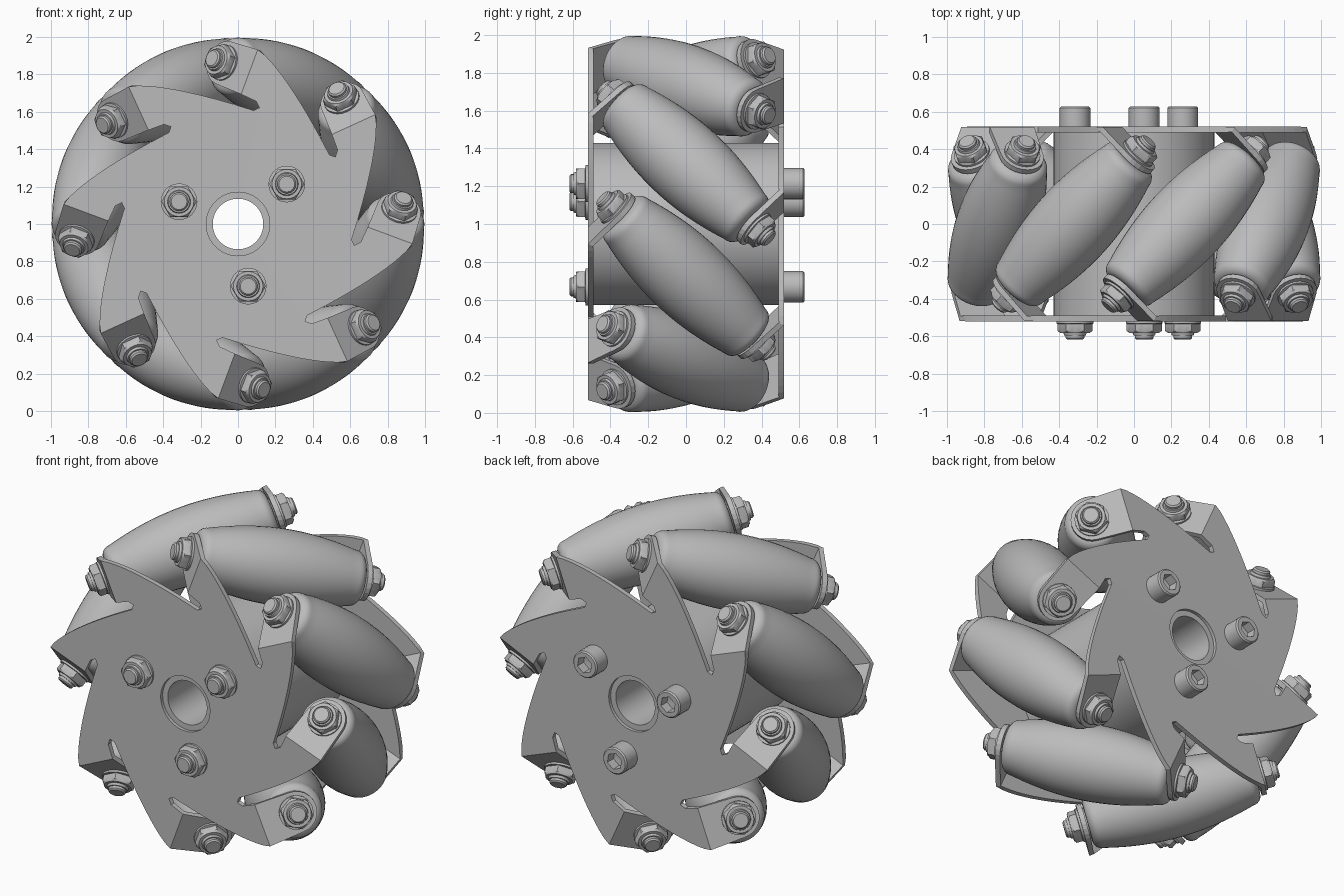
import bpy, bmesh
from math import sin, cos, pi, radians, sqrt, atan2
from mathutils import Matrix, Vector
from mathutils.geometry import interpolate_bezier

cube = bpy.data.objects.get("Cube")
if cube:
    bpy.data.objects.remove(cube, do_unlink=True)

GREY = (0.5, 0.5, 0.5, 1)
metal = bpy.data.materials.new("plain_grey")
metal.use_nodes = True
metal.diffuse_color = GREY
metal.node_tree.nodes["Principled BSDF"].inputs["Base Color"].default_value = GREY

COUNT = 8
STEP = 2 * pi / COUNT
START = radians(24.4)      # angle of the first roller's middle
AXIS_R = 0.78              # distance from wheel axle to roller axle
RIM = 1.0


def finish(bm, name, smooth=True):
    bmesh.ops.remove_doubles(bm, verts=bm.verts, dist=1e-5)
    bmesh.ops.recalc_face_normals(bm, faces=bm.faces)
    mesh = bpy.data.meshes.new(name)
    bm.to_mesh(mesh)
    bm.free()
    mesh.materials.append(metal)
    if smooth:
        mesh.shade_smooth()
        mesh.set_sharp_from_angle(angle=radians(32))
    return mesh


def place(mesh, name, matrix):
    obj = bpy.data.objects.new(name, mesh)
    bpy.context.collection.objects.link(obj)
    obj.matrix_world = matrix
    return obj


def lathe(name, profile, segs=24, closed=False):
    """Spin (radius, height, is_hex) points about z; hex points give six flats."""
    bm = bmesh.new()
    rings = []
    for r, z, *hexed in profile:
        ring = []
        for i in range(segs):
            a = 2 * pi * i / segs
            k = cos(pi / 6) / cos(a % (pi / 3) - pi / 6) if hexed else 1
            ring.append(bm.verts.new((r * k * cos(a), r * k * sin(a), z)))
        rings.append(ring)
    pairs = list(zip(rings, rings[1:]))
    if closed:
        pairs.append((rings[-1], rings[0]))
    else:
        bm.faces.new(rings[0])
        bm.faces.new(rings[-1])
    for a, b in pairs:
        for i in range(segs):
            j = (i + 1) % segs
            bm.faces.new((a[i], a[j], b[j], b[i]))
    return finish(bm, name)


def frame(angle):
    """Local axes: x radial, y around the rim, z towards the front."""
    c, s = cos(angle), sin(angle)
    return Matrix(((c, -s, 0, 0), (0, 0, -1, 0), (s, c, 0, 1), (0, 0, 0, 1)))


def turn(p, a):
    return (p[0] * cos(a) - p[1] * sin(a), p[0] * sin(a) + p[1] * cos(a))


# Side plate: eight swept petals, each with a rounded tab folded in at 45 degrees
def plate_mesh():
    fold, face = 0.223, 0.505
    slot_end = (0.622, 0.112)
    slot_low = turn((0.598, 0.135), -STEP)
    sweep = interpolate_bezier(Vector((0.6, -0.235, 0)), Vector((0.7, -0.12, 0)),
                               Vector((0.87, 0.09, 0)), Vector((0.91, fold, 0)), 12)
    inner, outer = (0.655, fold), (0.91, fold)
    end_angle = atan2(slot_end[1], slot_end[0])
    bore = [turn((0.17, 0), end_angle - STEP * i / 6) for i in range(7)]
    petal = bore + [turn(slot_end, -STEP), slot_low]
    petal += [(p.x, p.y) for p in sweep] + [inner, (0.648, 0.14), slot_end]
    tab = [outer]
    for i in range(13):
        a = pi * i / 12
        tab.append((AXIS_R + 0.12 * cos(a), fold + 0.2 + 0.12 * sin(a)))
    tab.append(inner)
    bm = bmesh.new()
    for k in range(COUNT):
        for shape in (petal, tab):
            verts = []
            for r, t in shape:
                drop = max(0, t - fold) * sqrt(0.5) if shape is tab else 0
                flat = fold + drop if shape is tab else t
                x, y = turn((r, flat), k * STEP)
                verts.append(bm.verts.new((x, y, face - drop)))
            bm.faces.new(verts)
    return finish(bm, "side_plate", smooth=False)


plate = plate_mesh()
flip = Matrix.Rotation(pi, 4, 'X')
for name, m in (("front_plate", frame(START)), ("back_plate", frame(START) @ flip)):
    solid = place(plate, name, m).modifiers.new("thickness", 'SOLIDIFY')
    solid.thickness = 0.03
    solid.offset = 0

# Hub drum with open bore
hub = lathe("hub", [(0.43, -0.5), (0.43, 0.5), (0.135, 0.5), (0.135, -0.5)], 64, True)
place(hub, "hub", frame(0))

# Barrel roller whose swell follows the wheel rim
HALF, FILLET = 0.493, 0.055


def swell(s):
    return RIM - sqrt(AXIS_R ** 2 + s * s / 2)


side = [(swell(s), s) for s in ((HALF - FILLET) * i / 10 for i in range(11))]
edge = side[-1][0] - FILLET
side += [(edge + FILLET * cos(a), HALF - FILLET + FILLET * sin(a))
         for a in (pi / 2 * i / 6 for i in range(1, 7))]
side += [(0.09, HALF), (0.09, 0.505), (0.03, 0.505)]
roller = lathe("roller", [(r, -s) for r, s in reversed(side[1:])] + side, 40)

# Flanged hex nut with the bolt tip showing
nut = lathe("nut", [(0.03, 0), (0.098, 0), (0.098, 0.012), (0.094, 0.014, 1),
                    (0.094, 0.052, 1), (0.079, 0.062), (0.062, 0.062),
                    (0.058, 0.076), (0.05, 0.076), (0.05, 0.09),
                    (0.042, 0.098), (0.02, 0.098)])

# Cap screw head with hex socket
cap = lathe("cap_head", [(0.03, 0), (0.083, 0), (0.083, 0.1), (0.075, 0.108),
                         (0.052, 0.108, 1), (0.05, 0.05, 1), (0.01, 0.045)])

for k in range(COUNT):
    mid = frame(START + k * STEP) @ Matrix.Translation((AXIS_R, 0, 0))
    axle = mid @ Matrix.Rotation(-pi / 4, 4, 'X')
    place(roller, f"roller_{k + 1}", axle)
    lift = Matrix.Translation((0, 0, 0.53))
    place(nut, f"front_roller_nut_{k + 1}", axle @ lift)
    place(nut, f"back_roller_nut_{k + 1}", axle @ flip @ lift)

# Three hub bolts: nuts in front, cap heads behind
for k in range(3):
    spot = frame(radians(39.3 + 120 * k)) @ Matrix.Translation((0.337, 0, 0))
    lift = Matrix.Translation((0, 0, 0.52))
    level = Matrix.Rotation(-radians(39.3 + 120 * k), 4, 'Z')
    place(nut, f"hub_nut_{k + 1}", spot @ level @ lift)
    place(cap, f"hub_cap_head_{k + 1}", spot @ flip @ lift)
